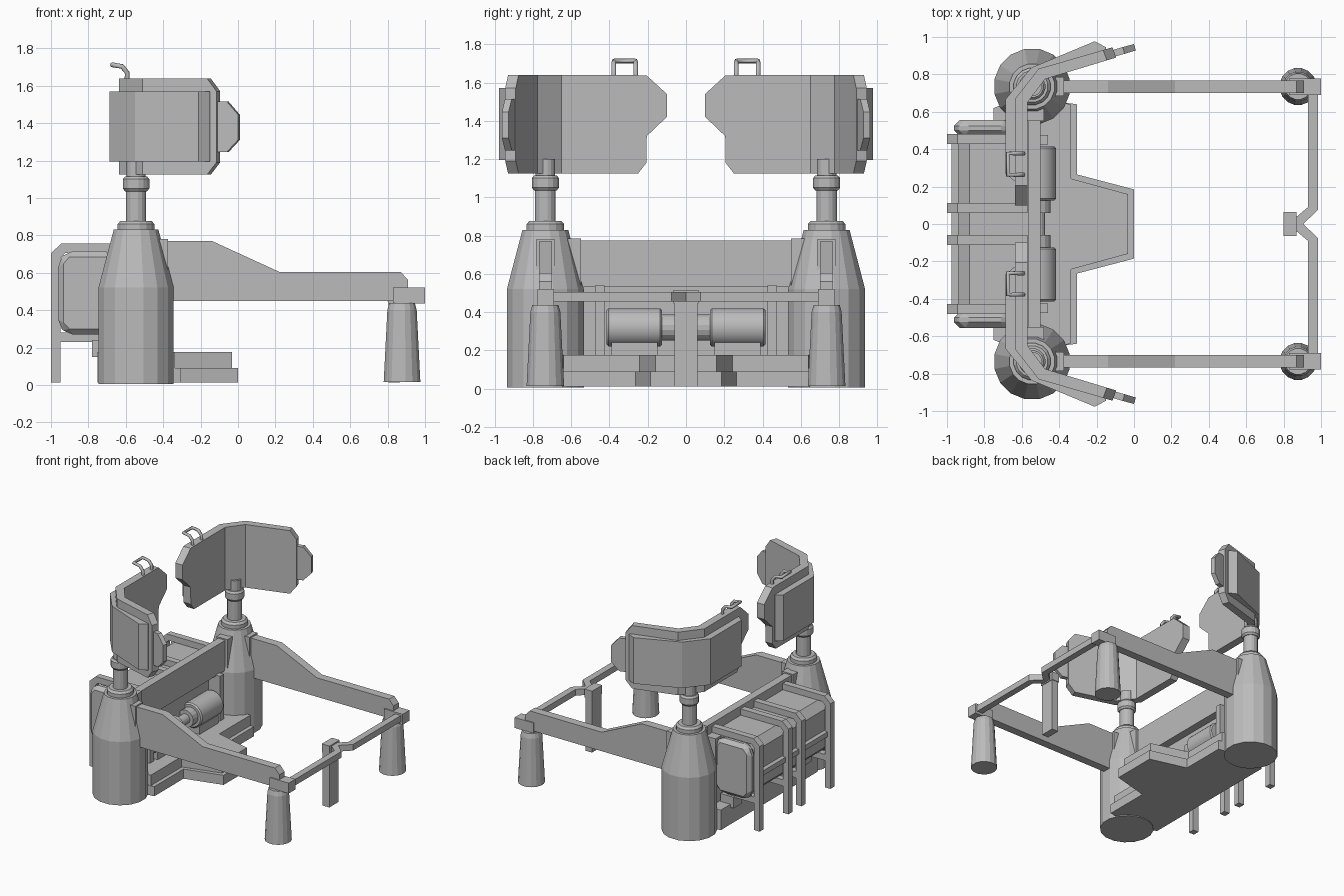
import bpy, bmesh, math
from mathutils import Vector

if "Cube" in bpy.data.objects:
    bpy.data.objects.remove(bpy.data.objects["Cube"])

grey = bpy.data.materials.new("plain_grey")
grey.diffuse_color = (0.5, 0.5, 0.5, 1)
grey.use_nodes = True
grey.node_tree.nodes["Principled BSDF"].inputs["Base Color"].default_value = grey.diffuse_color


def finish(name, bm, bevel=0):
    bmesh.ops.recalc_face_normals(bm, faces=bm.faces)
    me = bpy.data.meshes.new(name)
    bm.to_mesh(me)
    bm.free()
    me.materials.append(grey)
    ob = bpy.data.objects.new(name, me)
    bpy.context.collection.objects.link(ob)
    if bevel:
        m = ob.modifiers.new("bevel", 'BEVEL')
        m.width = bevel
        m.segments = 1
    return ob


def prism(name, pts, lo, hi, axis, bevel=0):
    """Extrude a 2D outline along an axis."""
    bm = bmesh.new()

    def place(p, d):
        return {'x': (d, p[0], p[1]), 'y': (p[0], d, p[1]), 'z': (p[0], p[1], d)}[axis]
    a = [bm.verts.new(place(p, lo)) for p in pts]
    b = [bm.verts.new(place(p, hi)) for p in pts]
    bm.faces.new(a)
    bm.faces.new(b)
    n = len(pts)
    for i in range(n):
        j = (i + 1) % n
        bm.faces.new((a[i], a[j], b[j], b[i]))
    return finish(name, bm, bevel)


def box(name, x0, x1, y0, y1, z0, z1, bevel=0):
    return prism(name, [(x0, y0), (x1, y0), (x1, y1), (x0, y1)], z0, z1, 'z', bevel)


def lathe(name, profile, loc, sides=16, along_y=False, smooth=False):
    """Revolve (radius, height) rings around z, or around y."""
    bm = bmesh.new()
    rings = []
    for r, h in profile:
        ring = []
        for i in range(sides):
            t = 2 * math.pi * (i + 0.5) / sides
            c, s = r * math.cos(t), r * math.sin(t)
            ring.append(bm.verts.new(Vector(loc) + Vector((c, h, s) if along_y else (c, s, h))))
        rings.append(ring)
    for a, b in zip(rings, rings[1:]):
        for i in range(sides):
            j = (i + 1) % sides
            bm.faces.new((a[i], a[j], b[j], b[i]))
    bm.faces.new(rings[0])
    bm.faces.new(rings[-1])
    ob = finish(name, bm)
    if smooth:
        bpy.context.view_layer.objects.active = ob
        ob.select_set(True)
        bpy.ops.object.shade_smooth_by_angle(angle=math.radians(35))
        ob.select_set(False)
    return ob


def wall(name, columns, s):
    """Bent plate from columns: inner xy, outer xy, inner z range, outer z range."""
    bm = bmesh.new()
    cols = []
    for (ix, iy), (ox, oy), zi, zo in columns:
        cols.append([bm.verts.new(c) for c in (
            (ix, s * iy, zi[0]), (ix, s * iy, zi[1]),
            (ox, s * oy, zo[1]), (ox, s * oy, zo[0]))])
    for a, b in zip(cols, cols[1:]):
        for i in range(4):
            j = (i + 1) % 4
            bm.faces.new((a[i], a[j], b[j], b[i]))
    bm.faces.new(cols[0])
    bm.faces.new(cols[-1])
    return finish(name, bm)


def tube(name, pts, radius):
    cu = bpy.data.curves.new(name, 'CURVE')
    cu.dimensions = '3D'
    cu.bevel_depth = radius
    cu.bevel_resolution = 1
    cu.use_fill_caps = True
    sp = cu.splines.new('POLY')
    sp.points.add(len(pts) - 1)
    for p, co in zip(sp.points, pts):
        p.co = (*co, 1)
    cu.materials.append(grey)
    bpy.context.collection.objects.link(bpy.data.objects.new(name, cu))


for s, side in ((1, "left"), (-1, "right")):
    def sbox(name, x0, x1, y0, y1, z0, z1, bevel=0):
        return box(f"{side}_{name}", x0, x1, *sorted((s * y0, s * y1)), z0, z1, bevel)

    # Tower with telescopic post
    at = (-0.545, s * 0.735, 0)
    lathe(side + "_tower", [(0.205, 0.005), (0.205, 0.52), (0.122, 0.83)], at)
    lathe(side + "_tower_cap", [(0.1, 0.82), (0.1, 0.86), (0.085, 0.877)], at)
    lathe(side + "_post", [(0.055, 0.86), (0.055, 1.06)], at)
    lathe(side + "_post_collar", [(0.06, 1.035), (0.072, 1.05), (0.072, 1.1), (0.06, 1.115)], at)
    lathe(side + "_post_head", [(0.052, 1.1), (0.052, 1.2)], at)

    # Long side beam, end block and front leg
    prism(side + "_side_beam", [(-0.5, 0.45), (-0.5, 0.77), (-0.14, 0.77), (0.22, 0.605),
                                (0.87, 0.605), (0.91, 0.56), (0.91, 0.45)],
          s * 0.70, s * 0.768, 'y')
    sbox("beam_flange", -0.46, -0.375, 0.685, 0.785, 0.6, 0.78)
    sbox("end_block", 0.83, 1.0, 0.69, 0.777, 0.435, 0.52)
    lathe(side + "_front_leg", [(0.1, 0.015), (0.08, 0.40), (0.07, 0.437)], (0.877, s * 0.735, 0))

    # Front cross bar, bent toward the middle
    prism(side + "_front_bar", [(0.93, s * 0.7), (0.93, s * 0.09), (0.865, s * 0.035), (0.865, 0),
                                (0.905, 0), (0.983, s * 0.075), (0.983, s * 0.7)], 0.455, 0.505, 'z')

    # Bent shield panel with stepped tip
    inner = [(-0.57, y) for y in (0.1, 0.205, 0.207, 0.25, 0.65)]
    outer = [(-0.635, y) for y in (0.1, 0.205, 0.207, 0.25, 0.67)]
    inner += [(-0.475, 0.775), (-0.145, 0.875), (-0.095, 0.89)]
    outer += [(-0.51, 0.83), (-0.165, 0.93), (-0.115, 0.945)]
    full = (1.125, 1.638)
    spans = [(1.42, 1.54), (1.32, 1.636), (1.18, 1.636), full, full, full, full, (1.19, 1.57)]
    wall(side + "_shield", [(i, o, z, z) for i, o, z in zip(inner, outer, spans)], s)

    # Armour slab on the outside of the shield
    z = (1.195, 1.57)
    wall(side + "_shield_armour", [
        ((-0.63, 0.23), (-0.64, 0.23), z, z), ((-0.63, 0.25), (-0.688, 0.27), z, z),
        ((-0.63, 0.665), (-0.688, 0.665), z, z), ((-0.508, 0.825), (-0.55, 0.835), z, z),
        ((-0.21, 0.91), (-0.21, 0.977), z, z), ((-0.15, 0.93), (-0.15, 0.945), z, z)], s)

    # Small chamfered plate at the shield end
    a, b, c = (1.245, 1.515), (1.245, 1.515), (1.31, 1.445)
    wall(side + "_shield_tip", [
        ((-0.13, 0.888), (-0.14, 0.922), a, a), ((-0.05, 0.91), (-0.06, 0.946), b, b),
        ((0.01, 0.928), (0.0, 0.962), c, c)], s)

    # Grab handle
    arc = [(-0.593, 1.62), (-0.593, 1.67), (-0.62, 1.703), (-0.675, 1.712)]
    tube(side + "_handle", [(x, s * 0.263, h) for x, h in arc]
         + [(x, s * 0.377, h) for x, h in reversed(arc)], 0.013)

    # Motor with hub and mounts
    lathe(side + "_motor", [(0.09, 0.125), (0.1, 0.135), (0.1, 0.405), (0.09, 0.415)],
          (-0.515, 0 if s > 0 else -0.54, 0.32), 24, True, True)
    lathe(side + "_motor_hub", [(0.07, -0.035), (0.07, 0.035)], (-0.515, s * 0.095, 0.32), 16, True)
    sbox("motor_mount", -0.58, -0.46, 0.425, 0.475, 0.17, 0.54)
    sbox("motor_foot", -0.58, -0.45, 0.15, 0.39, 0.17, 0.24)

    # Cross beam flange against the tower
    sbox("cross_flange", -0.58, -0.48, 0.55, 0.63, 0.53, 0.785)

    # Tank end cap
    prism(side + "_tank_cap", [(-0.962, 0.32), (-0.962, 0.66), (-0.915, 0.715), (-0.68, 0.715),
                               (-0.64, 0.66), (-0.64, 0.32), (-0.68, 0.27), (-0.915, 0.27)],
          s * 0.47, s * 0.555, 'y', 0.03)

    # Rack hoops with ground legs
    for n, y in enumerate((0.085, 0.455)):
        prism(f"{side}_rack_hoop_{n}", [
            (-1, 0.012), (-1, 0.705), (-0.945, 0.755), (-0.57, 0.755), (-0.57, 0.705),
            (-0.925, 0.705), (-0.95, 0.68), (-0.95, 0.28), (-0.7, 0.28), (-0.7, 0.23),
            (-0.95, 0.23), (-0.95, 0.012)], s * (y - 0.026), s * (y + 0.026), 'y')
    sbox("rack_foot", -0.78, -0.66, 0.4, 0.5, 0.15, 0.24)

# Stepped floor base
for name, d, z0, z1 in (("base_lower", 0, 0.012, 0.09), ("base_upper", 0.032, 0.09, 0.175)):
    half = [(-0.75, 0.62), (-0.6, 0.68), (-0.305 - d, 0.64), (-0.305 - d, 0.265 - d * 0.7), (-d, 0.185 - d * 0.8)]
    prism(name, half + [(x, -y) for x, y in reversed(half)], z0, z1, 'z')

# Rear cross beam and backing plate
box("cross_beam", -0.565, -0.5, -0.6, 0.6, 0.53, 0.775)
box("backing_plate", -0.65, -0.565, -0.55, 0.55, 0.17, 0.7)

# Long tank
prism("tank_body", [(-0.94, 0.33), (-0.94, 0.64), (-0.88, 0.7), (-0.62, 0.7),
                    (-0.62, 0.28), (-0.89, 0.28)], -0.48, 0.48, 'y')
box("tank_rail", -0.975, -0.93, -0.45, 0.45, 0.43, 0.47)

# Motor shaft
lathe("motor_shaft", [(0.04, -0.15), (0.04, 0.15)], (-0.515, 0, 0.32), 16, True)

# Middle front leg and its bracket
box("middle_leg", 0.805, 0.865, -0.06, 0.06, 0.012, 0.46)
box("middle_bracket", 0.8, 0.87, -0.065, 0.065, 0.445, 0.515)
